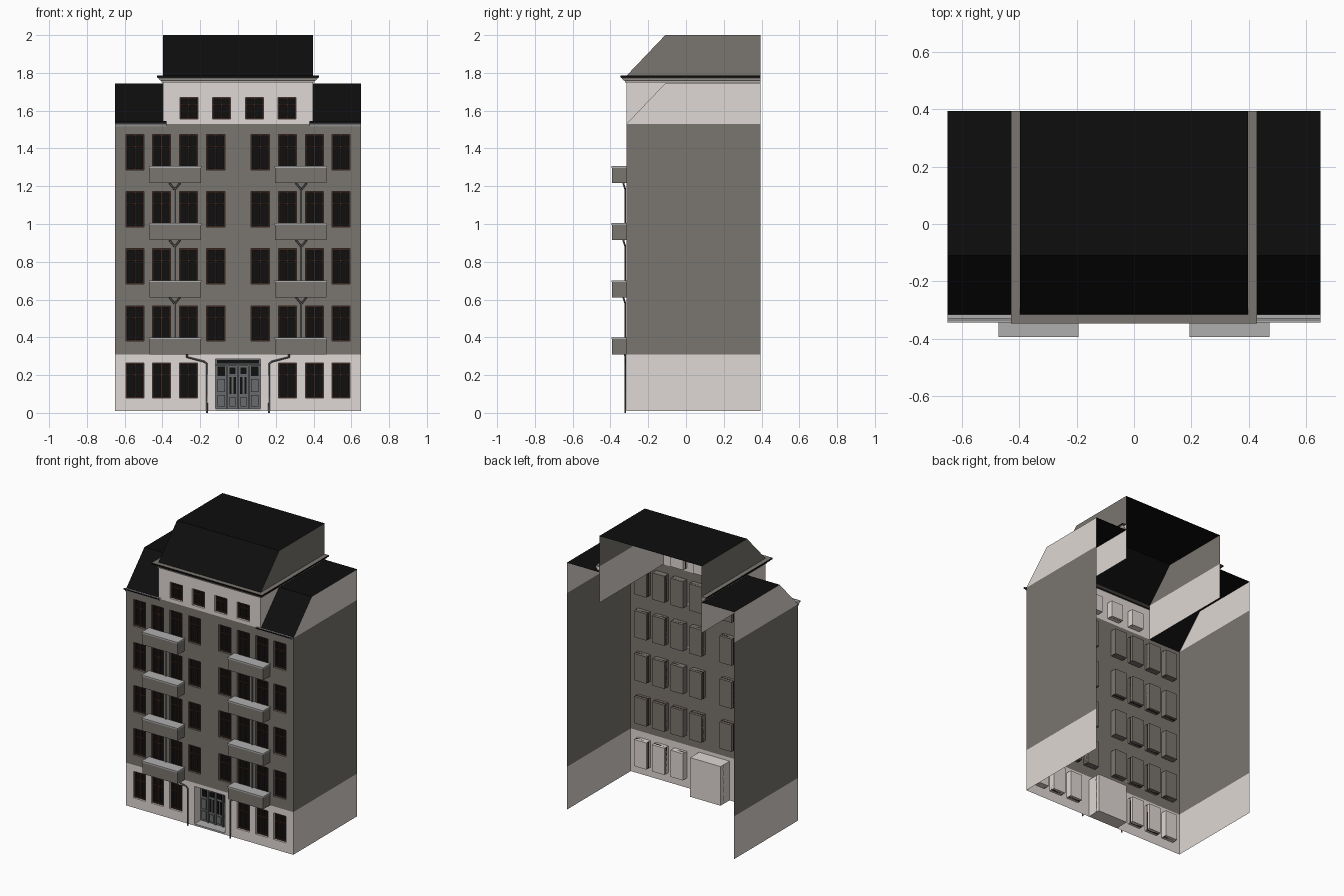
import bpy, bmesh
from mathutils import Matrix, Vector

if "Cube" in bpy.data.objects:
    bpy.data.objects.remove(bpy.data.objects["Cube"])

F, B, W, D = -0.315, 0.395, 0.65, 0.397     # front y, back y, half width, half width of attic


def mat(name, r, g, b):
    m = bpy.data.materials.new(name)
    m.diffuse_color = (r, g, b, 1)
    m.use_nodes = True
    m.node_tree.nodes["Principled BSDF"].inputs["Base Color"].default_value = m.diffuse_color
    return m


LIGHT = mat("light_plaster", 0.74, 0.69, 0.66)
GREY = mat("grey_plaster", 0.195, 0.18, 0.16)
BLACK = mat("black_roof", 0.004, 0.004, 0.004)
GLASS = mat("dark_glass", 0.005, 0.005, 0.005)
BROWN = mat("brown_frame", 0.045, 0.02, 0.014)
STONE = mat("balcony_stone", 0.43, 0.43, 0.43)
DOOR = mat("door_grey", 0.14, 0.145, 0.15)
PIPE = mat("pipe_grey", 0.12, 0.12, 0.12)


def faces(name, polys, *mats, idx=None):
    """Object from a list of polygons (point lists), welded."""
    bm = bmesh.new()
    for i, p in enumerate(polys):
        f = bm.faces.new([bm.verts.new(v) for v in p])
        f.material_index = idx[i] if idx else 0
    bmesh.ops.remove_doubles(bm, verts=bm.verts, dist=1e-5)
    return finish(name, bm, *mats)


def finish(name, bm, *mats):
    me = bpy.data.meshes.new(name)
    bm.to_mesh(me)
    bm.free()
    for m in mats:
        me.materials.append(m)
    ob = bpy.data.objects.new(name, me)
    bpy.context.collection.objects.link(ob)
    return ob


def boxes(name, items, m):
    """One object from many (x0, x1, y0, y1, z0, z1) boxes."""
    bm = bmesh.new()
    for x0, x1, y0, y1, z0, z1 in items:
        c = Vector((x0 + x1, y0 + y1, z0 + z1)) / 2
        bmesh.ops.create_cube(bm, size=1, matrix=Matrix.Translation(c) @
                              Matrix.Diagonal((x1 - x0, y1 - y0, z1 - z0, 1)))
    return finish(name, bm, m)


def wall(name, x0, x1, z0, z1, holes, m):
    """Front wall with recessed box openings (x0, x1, z0, z1, depth)."""
    xs = sorted({x0, x1} | {v for h in holes for v in h[:2]})
    zs = sorted({z0, z1} | {v for h in holes for v in h[2:4]})
    polys = []
    for a, b in zip(xs, xs[1:]):
        for c, d in zip(zs, zs[1:]):
            mx, mz = (a + b) / 2, (c + d) / 2
            if not any(h[0] < mx < h[1] and h[2] < mz < h[3] for h in holes):
                polys.append([(a, F, c), (b, F, c), (b, F, d), (a, F, d)])
    for a, b, c, d, dep in holes:
        k = F + dep
        ring = [(a, c), (b, c), (b, d), (a, d)]
        polys.append([(x, k, z) for x, z in ring])
        for (p, q), (r, s) in zip(ring, ring[1:] + ring[:1]):
            polys.append([(p, F, q), (p, k, q), (r, k, s), (r, F, s)])
    return faces(name, polys, m)


# Window layout
HW, DEP = 0.048, 0.045
cols = [s * x for s in (-1, 1) for x in (0.118, 0.262, 0.405, 0.545)]


def row(xs, z0, z1):
    return [(x - HW, x + HW, z0, z1, DEP) for x in xs]


ground = row([x for x in cols if abs(x) > 0.2], 0.078, 0.265)
upper = [h for i in range(4) for h in row(cols, 0.38 + 0.302 * i, 0.567 + 0.302 * i)]
attic = row([-0.26, -0.087, 0.087, 0.26], 1.555, 1.67)
door_hole = (-0.118, 0.118, 0.01, 0.285, 0.10)

# Front walls
wall("ground_floor_front", -W, W, 0.01, 0.31, ground + [door_hole], LIGHT)
wall("upper_floors_front", -W, W, 0.31, 1.53, upper, GREY)
wall("attic_front", -D, D, 1.53, 1.752, attic, LIGHT)

# Window panes and frames
panes, bars = [], []
for a, b, c, d, _ in ground + upper + attic:
    panes.append((a, b, F + 0.026, F + 0.03, c, d))
    t, y0, y1, mx = 0.008, F + 0.014, F + 0.026, (a + b) / 2
    bars += [(a, a + t, y0, y1, c, d), (b - t, b, y0, y1, c, d),
             (a + t, b - t, y0, y1, c, c + t), (a + t, b - t, y0, y1, d - t, d),
             (mx - 0.004, mx + 0.004, y0, y1, c + t, d - t)]
    tz = c + (d - c) * 0.66
    bars.append((a + t, b - t, y0 + 0.002, y1, tz - 0.004, tz + 0.004))
boxes("window_panes", panes, GLASS)
boxes("window_frames", bars, BROWN)

# Entrance door with side lights, transom and threshold
y = F + 0.07
boxes("door_leaf", [(-0.118, 0.118, y, y + 0.01, 0.01, 0.285)], DOOR)
glass = [(-0.11, 0.11, 0.262, 0.28)]
trim = [(-0.118, 0.118, 0.248, 0.26), (-0.062, -0.052, 0.02, 0.26), (0.052, 0.062, 0.02, 0.26),
        (-0.005, 0.005, 0.02, 0.25)]
for s in (-1, 1):
    for x0, x1, z0, z1 in [(0.07, 0.108, 0.195, 0.245), (0.012, 0.046, 0.205, 0.24),
                           (0.010, 0.023, 0.10, 0.19), (0.034, 0.046, 0.10, 0.19)]:
        glass.append((min(s * x0, s * x1), max(s * x0, s * x1), z0, z1))
    for x0, x1, z0, z1 in [(0.07, 0.108, 0.11, 0.18), (0.07, 0.108, 0.035, 0.095),
                           (0.012, 0.046, 0.035, 0.085)]:
        trim.append((min(s * x0, s * x1), max(s * x0, s * x1), z0, z1))
boxes("door_glass", [(a, b, y - 0.003, y, c, d) for a, b, c, d in glass], GLASS)
boxes("door_trim", [(a, b, y - 0.008, y, c, d) for a, b, c, d in trim], DOOR)
boxes("door_threshold", [(-0.118, 0.118, F, y, 0.01, 0.022)], STONE)

# Side walls in three colour bands, top following the roof slope
for s, n in ((-1, "left"), (1, "right")):
    x = s * W
    faces(n + "_side_wall", [
        [(x, F, 0.01), (x, B, 0.01), (x, B, 0.31), (x, F, 0.31)],
        [(x, F, 0.31), (x, B, 0.31), (x, B, 1.53), (x, F, 1.53)],
        [(x, F, 1.53), (x, B, 1.53), (x, B, 1.745), (x, -0.11, 1.745)]],
        LIGHT, GREY, idx=[0, 1, 0])
    # Attic cheek and upper gable
    x = s * D
    faces(n + "_attic_side", [
        [(x, F, 1.53), (x, B, 1.53), (x, B, 1.752), (x, F, 1.752)],
        [(x, F, 1.752), (x, B, 1.752), (x, B, 1.785), (x, F, 1.785)],
        [(x, F, 1.785), (x, B, 1.785), (x, B, 2.0), (x, -0.11, 2.0)]],
        LIGHT, GREY, idx=[0, 0, 1])


# Mansard roofs: sloped front, flat top
def roof(name, x0, x1, z0, z1):
    prof = [(F, z0), (-0.11, z1), (B, z1)]
    faces(name, [[(x0, *p), (x1, *p), (x1, *q), (x0, *q)] for p, q in zip(prof, prof[1:])], BLACK)


roof("left_roof", -W, -D, 1.53, 1.745)
roof("right_roof", D, W, 1.53, 1.745)
roof("upper_roof", -D, D, 1.785, 2.0)


# Cornices: profile of (outward, z) swept along a path with mitre directions
def cornice(name, prof, path, idx, *mats):
    polys, ids = [], []
    for (p, u), (q, v) in zip(path, path[1:]):
        for i, ((o1, z1), (o2, z2)) in enumerate(zip(prof, prof[1:])):
            pt = lambda a, d, o, z: (a[0] + d[0] * o, a[1] + d[1] * o, z)
            polys.append([pt(p, u, o1, z1), pt(q, v, o1, z1), pt(q, v, o2, z2), pt(p, u, o2, z2)])
            ids.append(idx[i])
    faces(name, polys, *mats, idx=ids)


cornice("attic_cornice",
        [(0, 1.75), (0.008, 1.75), (0.008, 1.757), (0.018, 1.762), (0.026, 1.773),
         (0.032, 1.775), (0.032, 1.785), (0, 1.785)],
        [((-D, B), (-1, 0)), ((-D, F), (-1, -1)), ((D, F), (1, -1)), ((D, B), (1, 0))],
        [0, 0, 0, 0, 0, 1, 2], LIGHT, BLACK, GREY)
for s, n in ((-1, "left"), (1, "right")):
    cornice(n + "_eaves_cornice",
            [(0, 1.515), (0.007, 1.517), (0.012, 1.53), (0.028, 1.537), (0.028, 1.545),
             (0.02, 1.545), (0.014, 1.538), (0, 1.538)],
            [((s * 0.378, F), (0, -1)), ((s * W, F), (0, -1))],
            [0, 0, 0, 1, 0, 0, 0], STONE, BLACK)

# Balconies with parapet coping
body, cap = [], []
for i in range(4):
    z = 0.31 + 0.302 * i
    for a, b in ((-0.472, -0.193), (0.193, 0.472)):
        body.append((a + 0.003, b - 0.003, -0.392, F, z, z + 0.08))
        cap.append((a, b, -0.395, F, z + 0.08, z + 0.09))
boxes("balconies", body, GREY)
boxes("balcony_copings", cap, STONE)


# Drain pipes
def pipe(name, paths, r):
    cu = bpy.data.curves.new(name, "CURVE")
    cu.dimensions = "3D"
    cu.bevel_depth, cu.bevel_resolution, cu.use_fill_caps = r, 1, True
    for pts in paths:
        sp = cu.splines.new("POLY")
        sp.points.add(len(pts) - 1)
        for p, v in zip(sp.points, pts):
            p.co = (*v, 1)
    cu.materials.append(PIPE)
    bpy.context.collection.objects.link(bpy.data.objects.new(name, cu))


py = F - 0.006
runs = []
for s in (-1, 1):
    runs.append([(s * 0.27, py - 0.004, 0.315), (s * 0.27, py, 0.295),
                 (s * 0.18, py, 0.272), (s * 0.165, py, 0.26), (s * 0.165, py, 0.0)])
    for i in range(3):
        z = 0.40 + 0.302 * i
        runs.append([(s * 0.335, py, z - 0.02), (s * 0.335, py, z + 0.18)])
        for e in (-1, 1):
            runs.append([(s * 0.335, py, z + 0.178),
                         (s * 0.335 + e * 0.025, py - 0.01, z + 0.208),
                         (s * 0.335 + e * 0.025, py - 0.01, z + 0.216)])
pipe("drain_pipes", runs, 0.005)
